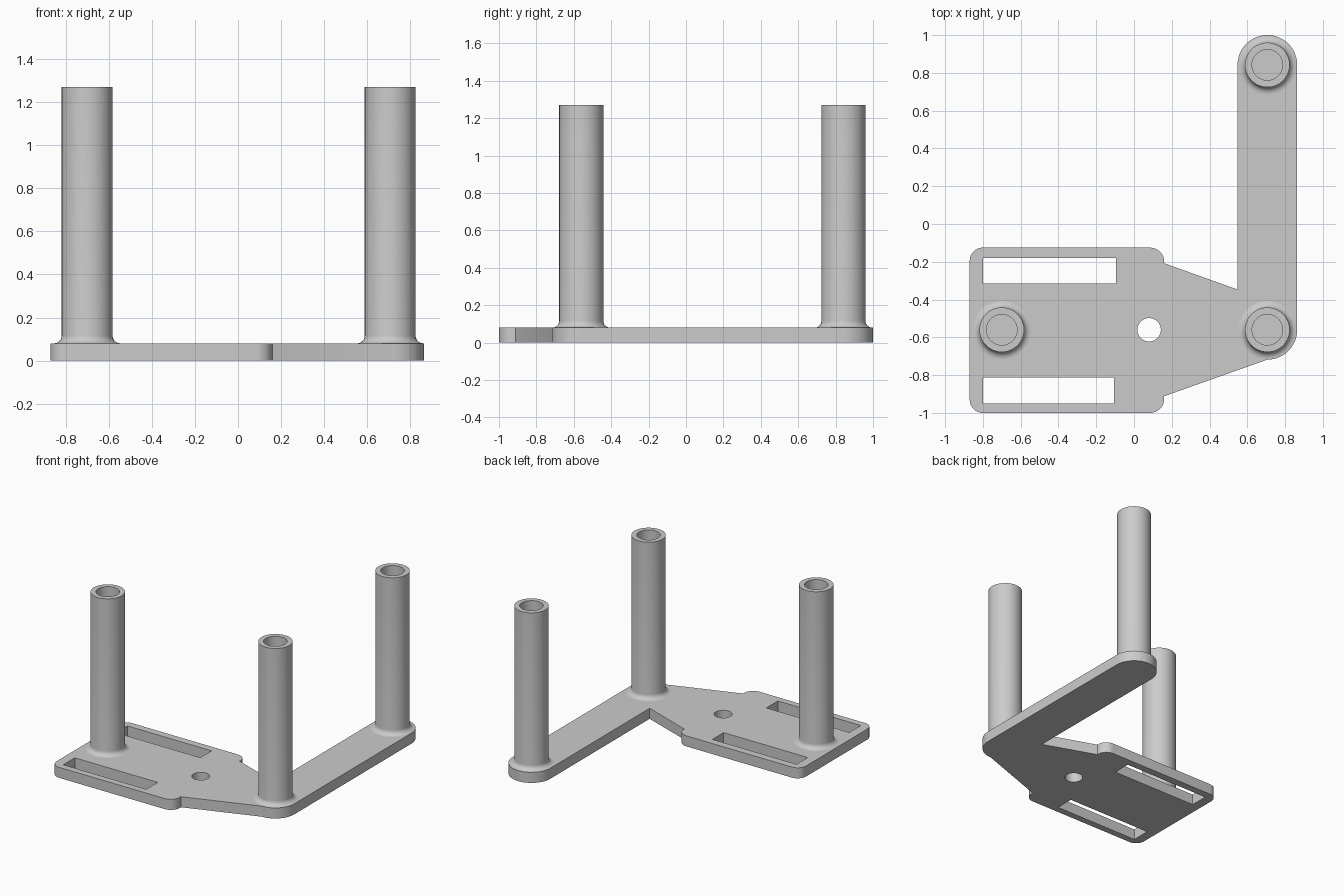
import bpy, bmesh
from math import pi, sin, cos, radians

if "Cube" in bpy.data.objects:
    bpy.data.objects.remove(bpy.data.objects["Cube"])

grey = bpy.data.materials.new("grey plastic")
grey.diffuse_color = (0.6, 0.6, 0.6, 1)
grey.use_nodes = True
grey.node_tree.nodes["Principled BSDF"].inputs["Base Color"].default_value = grey.diffuse_color

THICK = 0.08
HEIGHT = 1.27
POSTS = [(-0.70, -0.56), (0.706, -0.56), (0.706, 0.842)]


def arc(cx, cy, r, a0, a1, n):
    """Points on an arc, angles in degrees."""
    return [(cx + r * cos(radians(a0 + (a1 - a0) * i / n)),
             cy + r * sin(radians(a0 + (a1 - a0) * i / n))) for i in range(n + 1)]


def rect(x0, x1, y0, y1):
    return [(x0, y0), (x1, y0), (x1, y1), (x0, y1)]


def finish(name, bm, angle):
    bmesh.ops.recalc_face_normals(bm, faces=bm.faces)
    mesh = bpy.data.meshes.new(name)
    bm.to_mesh(mesh)
    bm.free()
    mesh.materials.append(grey)
    ob = bpy.data.objects.new(name, mesh)
    bpy.context.collection.objects.link(ob)
    bpy.ops.object.select_all(action='DESELECT')
    ob.select_set(True)
    bpy.context.view_layer.objects.active = ob
    bpy.ops.object.shade_smooth_by_angle(angle=radians(angle))
    return ob


# Base plate: outline with rounded corners, taper and long side arm
outline = (arc(-0.80, -0.93, 0.07, 180, 270, 10)
           + arc(0.085, -0.925, 0.075, 270, 370, 10)
           + arc(0.706, -0.56, 0.158, 270, 360, 20)
           + arc(0.706, 0.842, 0.158, 0, 180, 40)
           + [(0.548, -0.347)]
           + arc(0.085, -0.20, 0.075, -6, 90, 10)
           + arc(-0.80, -0.195, 0.07, 90, 180, 10))

# Two strap slots and one round screw hole
loops = [outline,
         rect(-0.80, -0.095, -0.315, -0.18),
         rect(-0.80, -0.105, -0.95, -0.812),
         arc(0.08, -0.56, 0.062, 0, 352.5, 47)]

bm = bmesh.new()
edges = []
for pts in loops:
    vs = [bm.verts.new((x, y, 0)) for x, y in pts]
    edges += [bm.edges.new((vs[i - 1], vs[i])) for i in range(len(vs))]
bmesh.ops.triangle_fill(bm, edges=edges, use_beauty=True, use_dissolve=False)
ext = bmesh.ops.extrude_face_region(bm, geom=bm.faces[:], use_keep_orig=True)
top = [g for g in ext["geom"] if isinstance(g, bmesh.types.BMVert)]
bmesh.ops.translate(bm, verts=top, vec=(0, 0, THICK))
finish("base_plate", bm, 30)

# Hollow posts: lathe profile with a small fillet at the foot
R, BORE, F, SEG = 0.118, 0.081, 0.036, 64
profile = [(R + F - F * sin(t * pi / 12), THICK + F - F * cos(t * pi / 12))
           for t in range(7)]
profile += [(R, HEIGHT), (BORE, HEIGHT), (BORE, THICK), (0, THICK)]

for name, (px, py) in zip(("left_post", "corner_post", "arm_post"), POSTS):
    bm = bmesh.new()
    vs = [bm.verts.new((px + r, py, z)) for r, z in profile]
    es = [bm.edges.new(p) for p in zip(vs, vs[1:])]
    bmesh.ops.spin(bm, geom=vs + es, cent=(px, py, 0), axis=(0, 0, 1),
                   angle=2 * pi, steps=SEG, use_merge=True)
    bmesh.ops.remove_doubles(bm, verts=bm.verts, dist=1e-5)
    finish(name, bm, 30)
    # Open shell: make sure the outside faces away from the axis
    me = bpy.data.objects[name].data
    side = max(me.polygons, key=lambda p: p.area)
    wall = max((p for p in me.polygons if p.center.z > 0.5),
               key=lambda p: (p.center.x - px) ** 2 + (p.center.y - py) ** 2)
    if wall.normal.x * (wall.center.x - px) + wall.normal.y * (wall.center.y - py) < 0:
        me.flip_normals()
